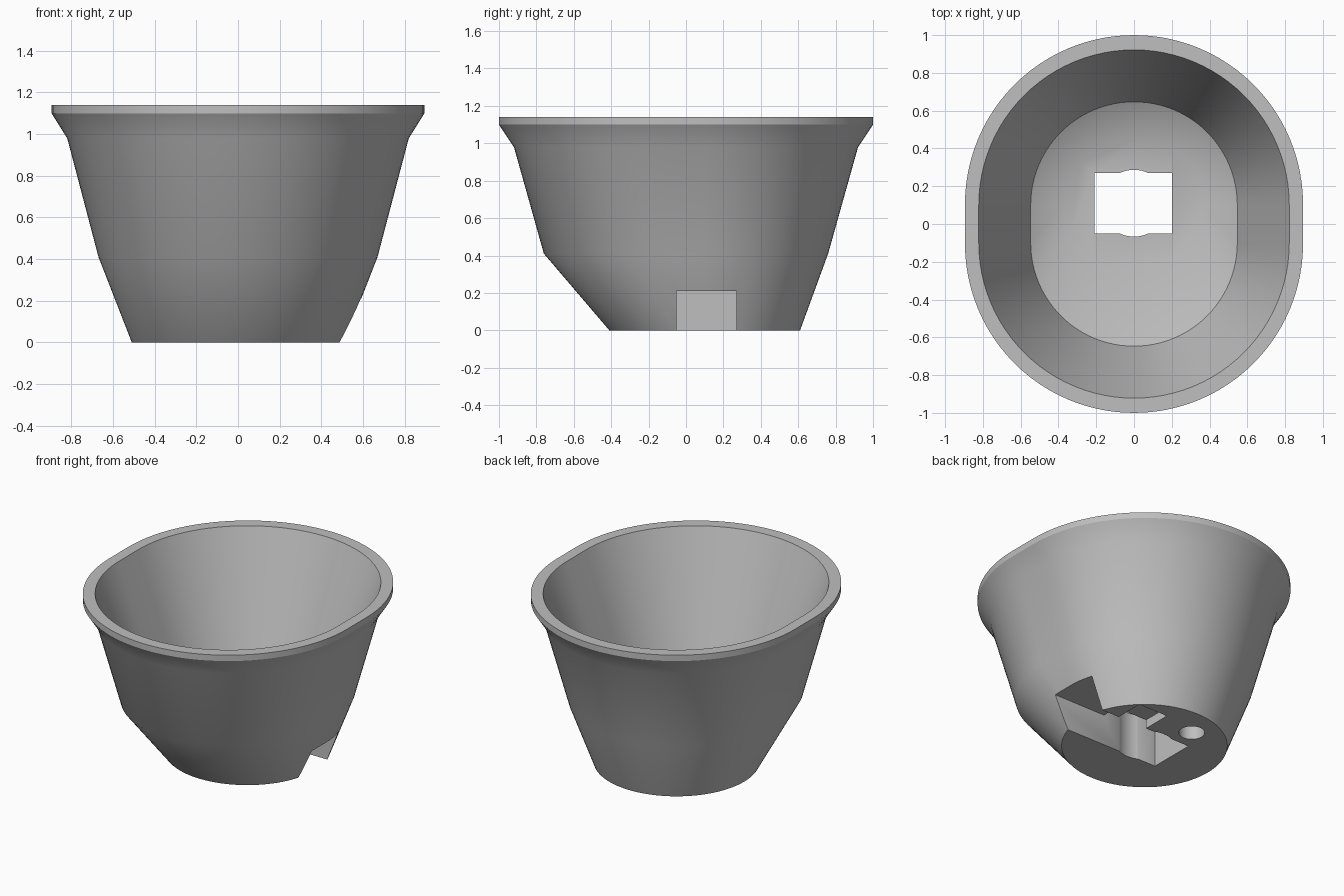
import bpy, bmesh
from math import pi, sin, cos, radians

if "Cube" in bpy.data.objects:
    bpy.data.objects.remove(bpy.data.objects["Cube"], do_unlink=True)

grey = bpy.data.materials.new("plain grey")
grey.use_nodes = True
colour = (0.52, 0.52, 0.52, 1)
grey.diffuse_color = colour
grey.node_tree.nodes["Principled BSDF"].inputs["Base Color"].default_value = colour

HALF = 48  # segments in each half-round end


def make_object(name, bm):
    bmesh.ops.remove_doubles(bm, verts=bm.verts, dist=1e-5)
    bmesh.ops.recalc_face_normals(bm, faces=bm.faces)
    mesh = bpy.data.meshes.new(name)
    bm.to_mesh(mesh)
    bm.free()
    mesh.materials.append(grey)
    obj = bpy.data.objects.new(name, mesh)
    bpy.context.collection.objects.link(obj)
    return obj


def oval_ring(bm, radius, back, front, z):
    """Two half circles centred at y = back and y = front."""
    ring = []
    for centre, start in ((back, 0), (front, pi)):
        for i in range(HALF + 1):
            a = start + pi * i / HALF
            ring.append(bm.verts.new((radius * cos(a), centre + radius * sin(a), z)))
    return ring


def prism(name, outline, axis, low, high):
    """Extrude a 2D outline along y or z."""
    bm = bmesh.new()
    place = (lambda p, t: (p[0], t, p[1])) if axis == "y" else (lambda p, t: (p[0], p[1], t))
    ends = [[bm.verts.new(place(p, t)) for p in outline] for t in (low, high)]
    for end in ends:
        bm.faces.new(end)
    n = len(outline)
    for i in range(n):
        j = (i + 1) % n
        bm.faces.new((ends[0][i], ends[0][j], ends[1][j], ends[1][i]))
    return make_object(name, bm)


def circle(x, y, r, n=48):
    return [(x + r * cos(2 * pi * i / n), y + r * sin(2 * pi * i / n)) for i in range(n)]


# Bowl: outer wall from base to rim, then inner wall down to the floor
sections = [  # radius, back centre, front centre, height
    (0.51, 0.10, 0.10, 0.0),
    (0.67, 0.09, -0.09, 0.41),
    (0.82, 0.10, -0.10, 0.98),
    (0.895, 0.105, -0.105, 1.10),
    (0.895, 0.105, -0.105, 1.14),
    (0.822, 0.10, -0.10, 1.14),
    (0.547, 0.10, -0.10, 0.41),
    (0.36, 0.105, 0.105, 0.31),
]
bm = bmesh.new()
rings = [oval_ring(bm, *s) for s in sections]
count = len(rings[0])
for lower, upper in zip(rings, rings[1:]):
    for i in range(count):
        j = (i + 1) % count
        bm.faces.new((lower[i], lower[j], upper[j], upper[i]))
bm.faces.new(rings[0])
bm.faces.new(rings[-1])
bowl = make_object("bowl", bm)

# Cutters: side channel with floor opening, round bore, shallow pocket, pin hole
cutters = [
    prism("channel_cutter", [(-0.21, -0.1), (1, -0.1), (1, 0.21), (0.20, 0.21),
                             (0.20, 0.6), (-0.21, 0.6)], "y", -0.05, 0.27),
    prism("bore_cutter", circle(0, 0.11, 0.177), "z", -0.2, 0.7),
    prism("pocket_cutter", [(0.13, 0.2), (0.35, 0.2), (0.35, 0.47), (0.13, 0.47)],
          "z", -0.15, 0.06),
    prism("pin_hole_cutter", circle(-0.12, 0.41, 0.08), "z", -0.15, 0.16),
]
bpy.ops.object.select_all(action="DESELECT")
bpy.context.view_layer.objects.active = bowl
bowl.select_set(True)
for cutter in cutters:
    cutter.hide_render = True
    mod = bowl.modifiers.new(cutter.name, "BOOLEAN")
    mod.operation = "DIFFERENCE"
    mod.solver = "EXACT"
    mod.object = cutter
    bpy.ops.object.modifier_apply(modifier=mod.name)
    bpy.data.objects.remove(cutter, do_unlink=True)

bpy.ops.object.shade_smooth_by_angle(angle=radians(30))
